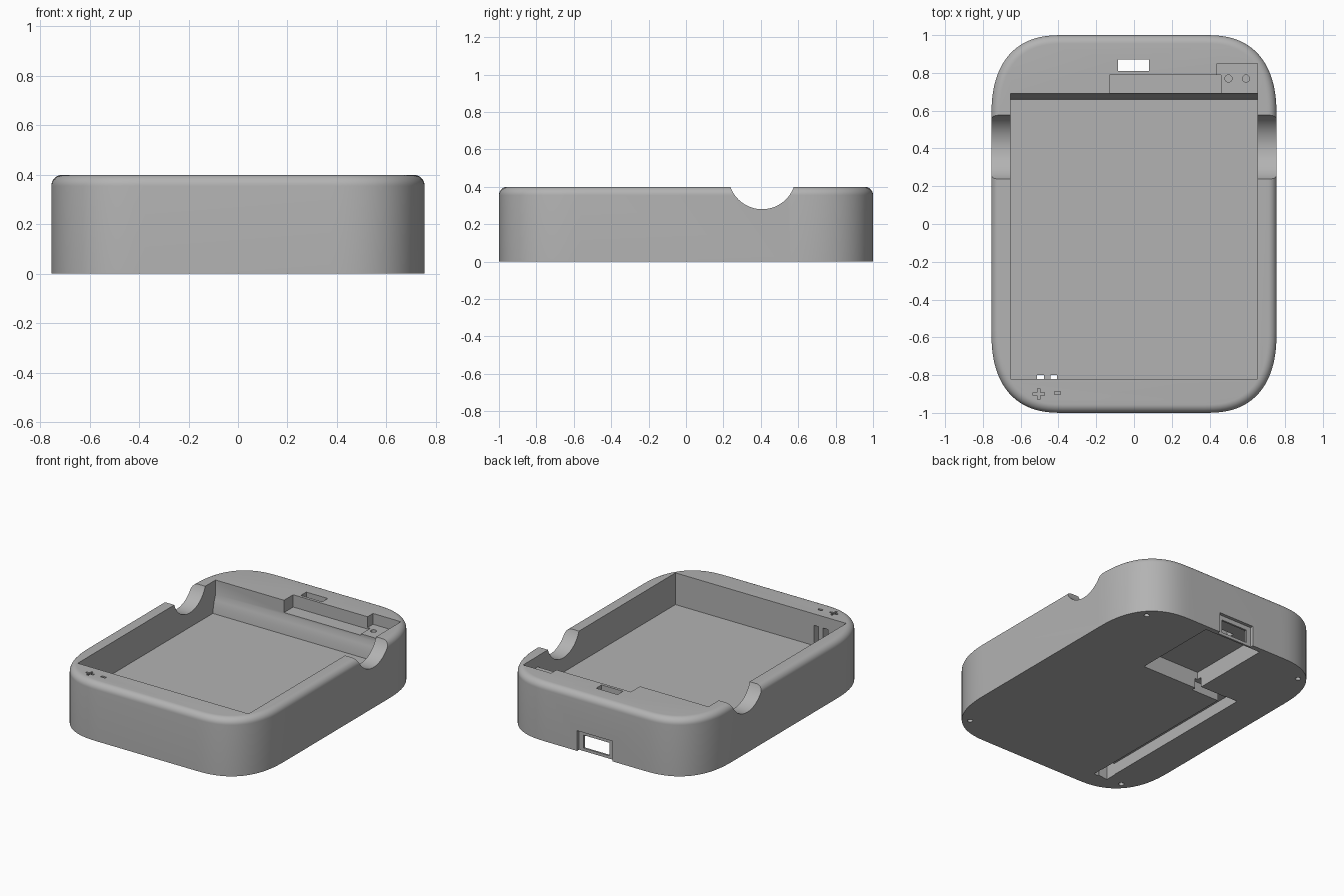
import bpy
import bmesh
from math import sin, cos, pi
from mathutils import Matrix, Vector

cube = bpy.data.objects.get("Cube")
if cube:
    bpy.data.objects.remove(cube, do_unlink=True)

HALF_X, HALF_Y, HEIGHT = 0.755, 1.0, 0.4
FILLET = 0.045

grey = bpy.data.materials.new("plain grey")
grey.use_nodes = True
grey.diffuse_color = (0.45, 0.45, 0.45, 1)
grey.node_tree.nodes["Principled BSDF"].inputs["Base Color"].default_value = grey.diffuse_color


def finish(bm, name):
    bmesh.ops.recalc_face_normals(bm, faces=bm.faces[:])
    mesh = bpy.data.meshes.new(name)
    bm.to_mesh(mesh)
    bm.free()
    obj = bpy.data.objects.new(name, mesh)
    bpy.context.collection.objects.link(obj)
    mesh.materials.append(grey)
    return obj


def outline(inset, steps=20, power=2.5):
    """Soft-cornered rectangle, as a list of x, y pairs."""
    ext_x, ext_y = 0.38 - inset, 0.44 - inset
    points = []
    for quarter in range(4):
        sx = 1 if quarter in (0, 3) else -1
        sy = 1 if quarter in (0, 1) else -1
        corner = []
        for i in range(steps + 1):
            a = pi / 2 * i / steps
            corner.append((sx * (HALF_X - inset - ext_x * (1 - abs(cos(a)) ** (2 / power))),
                           sy * (HALF_Y - inset - ext_y * (1 - abs(sin(a)) ** (2 / power)))))
        points += corner if quarter % 2 == 0 else corner[::-1]
    return points


def make_body():
    levels = [(0, 0)]
    for i in range(9):
        a = pi / 2 * i / 8
        levels.append((FILLET * (1 - cos(a)), HEIGHT - FILLET * (1 - sin(a))))
    bm = bmesh.new()
    rings = [[bm.verts.new((x, y, z)) for x, y in outline(d)] for d, z in levels]
    n = len(rings[0])
    for low, high in zip(rings, rings[1:]):
        for i in range(n):
            j = (i + 1) % n
            bm.faces.new((low[i], low[j], high[j], high[i]))
    bm.faces.new(rings[0])
    bm.faces.new(rings[-1])
    return finish(bm, "tray_body")


cutters = []


def cut_box(name, x, y, z):
    bm = bmesh.new()
    bmesh.ops.create_cube(bm, size=1)
    for v in bm.verts:
        v.co = Vector([(r[0] + r[1]) / 2 + c * (r[1] - r[0]) for r, c in zip((x, y, z), v.co)])
    cutters.append(finish(bm, name))


def cut_cylinder(name, centre, radius, length, along_x=False, sides=20):
    bm = bmesh.new()
    turn = Matrix.Rotation(pi / 2, 4, "Y") if along_x else Matrix()
    bmesh.ops.create_cone(bm, cap_ends=True, segments=sides, radius1=radius, radius2=radius,
                          depth=length, matrix=Matrix.Translation(centre) @ turn)
    cutters.append(finish(bm, name))


def cut_profile(name, half_width, profile):
    """Prism along x from a y, z profile."""
    bm = bmesh.new()
    face = bm.faces.new([bm.verts.new((-half_width, y, z)) for y, z in profile])
    grown = bmesh.ops.extrude_face_region(bm, geom=[face])["geom"]
    bmesh.ops.translate(bm, vec=(2 * half_width, 0, 0),
                        verts=[g for g in grown if isinstance(g, bmesh.types.BMVert)])
    cutters.append(finish(bm, name))


body = make_body()

# Main pocket with a sloped lower back wall
cut_profile("pocket", 0.655, [(-0.82, 0.5), (-0.82, 0.18), (0.66, 0.18), (0.666, 0.225),
                              (0.677, 0.265), (0.69, 0.3), (0.69, 0.5)])
# Finger notches through both side walls
cut_cylinder("finger_notch", (0, 0.407, 0.46), 0.18, 2, along_x=True, sides=64)
# Ledges behind the pocket, with two contact holes
cut_box("back_ledge", (-0.13, 0.46), (0.6, 0.79), (0.315, 0.5))
cut_box("contact_ledge", (0.44, 0.654), (0.6, 0.85), (0.325, 0.5))
for x in (0.5, 0.593):
    cut_cylinder("contact_hole", (x, 0.77, 0.33), 0.019, 0.1)
# Circuit bay underneath, window above it and connector port behind
cut_box("circuit_bay", (-0.22, 0.22), (0.36, 0.965), (-0.1, 0.12))
cut_box("window", (-0.085, 0.08), (0.81, 0.87), (0.1, 0.5))
cut_box("port_recess", (-0.135, 0.135), (0.978, 1.1), (-0.1, 0.14))
cut_box("port_opening", (-0.1, 0.1), (0.9, 1.1), (0.02, 0.11))
# Wire channels underneath
cut_box("cross_channel", (-0.45, -0.2), (0.33, 0.395), (-0.1, 0.07))
cut_box("long_channel", (-0.51, -0.41), (-0.87, 0.4), (-0.1, 0.08))
# Terminal slots in the front pocket wall
for x in (-0.495, -0.425):
    cut_box("terminal_slot", (x - 0.018, x + 0.018), (-0.875, -0.8), (-0.1, 0.32))
# Engraved polarity marks
cut_box("plus_bar", (-0.535, -0.475), (-0.907, -0.893), (0.38, 0.5))
cut_box("plus_post", (-0.512, -0.498), (-0.93, -0.87), (0.381, 0.5))
cut_box("minus_bar", (-0.422, -0.388), (-0.902, -0.886), (0.38, 0.5))
# Screw holes in the base
for sx in (-1, 1):
    for sy in (-1, 1):
        cut_cylinder("screw_hole", (sx * 0.62, sy * 0.863, 0), 0.017, 0.2)

# Apply the cuts, then remove the cutters
bpy.context.view_layer.objects.active = body
for cutter in cutters:
    cutter.hide_render = True
    mod = body.modifiers.new(cutter.name, "BOOLEAN")
    mod.operation, mod.solver, mod.object = "DIFFERENCE", "EXACT", cutter
    bpy.ops.object.modifier_apply(modifier=mod.name)
for cutter in cutters:
    bpy.data.objects.remove(cutter, do_unlink=True)

bpy.ops.object.select_all(action="DESELECT")
body.select_set(True)
bpy.ops.object.shade_smooth_by_angle(angle=pi / 6)
